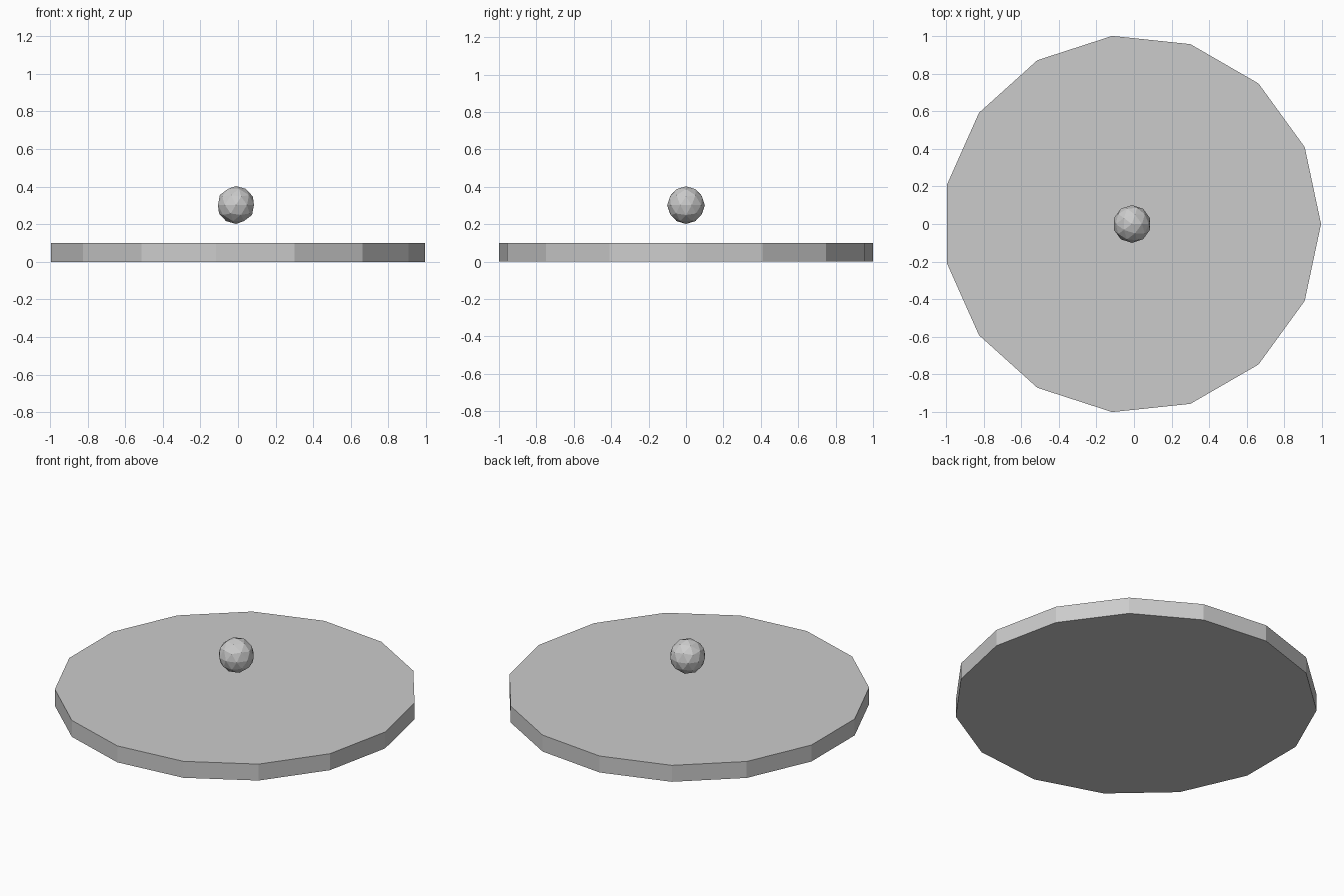
import bpy, math

if "Cube" in bpy.data.objects:
    bpy.data.objects.remove(bpy.data.objects["Cube"])

R = 1.0055             # disc corner radius
T = 0.1006             # disc thickness
CX = -R * (1 - math.cos(math.pi / 15)) / 2   # centres the odd-sided disc on x

# 15-sided flat disc, one corner pointing to +x
bpy.ops.mesh.primitive_cylinder_add(vertices=15, radius=R, depth=T,
                                    location=(CX, 0, T / 2),
                                    rotation=(0, 0, -math.pi / 2))
bpy.context.object.name = "disc"

# Small faceted ball floating above the disc
bpy.ops.mesh.primitive_ico_sphere_add(subdivisions=2, radius=0.1006,
                                      location=(CX, 0, 0.302))
bpy.context.object.name = "ball"
